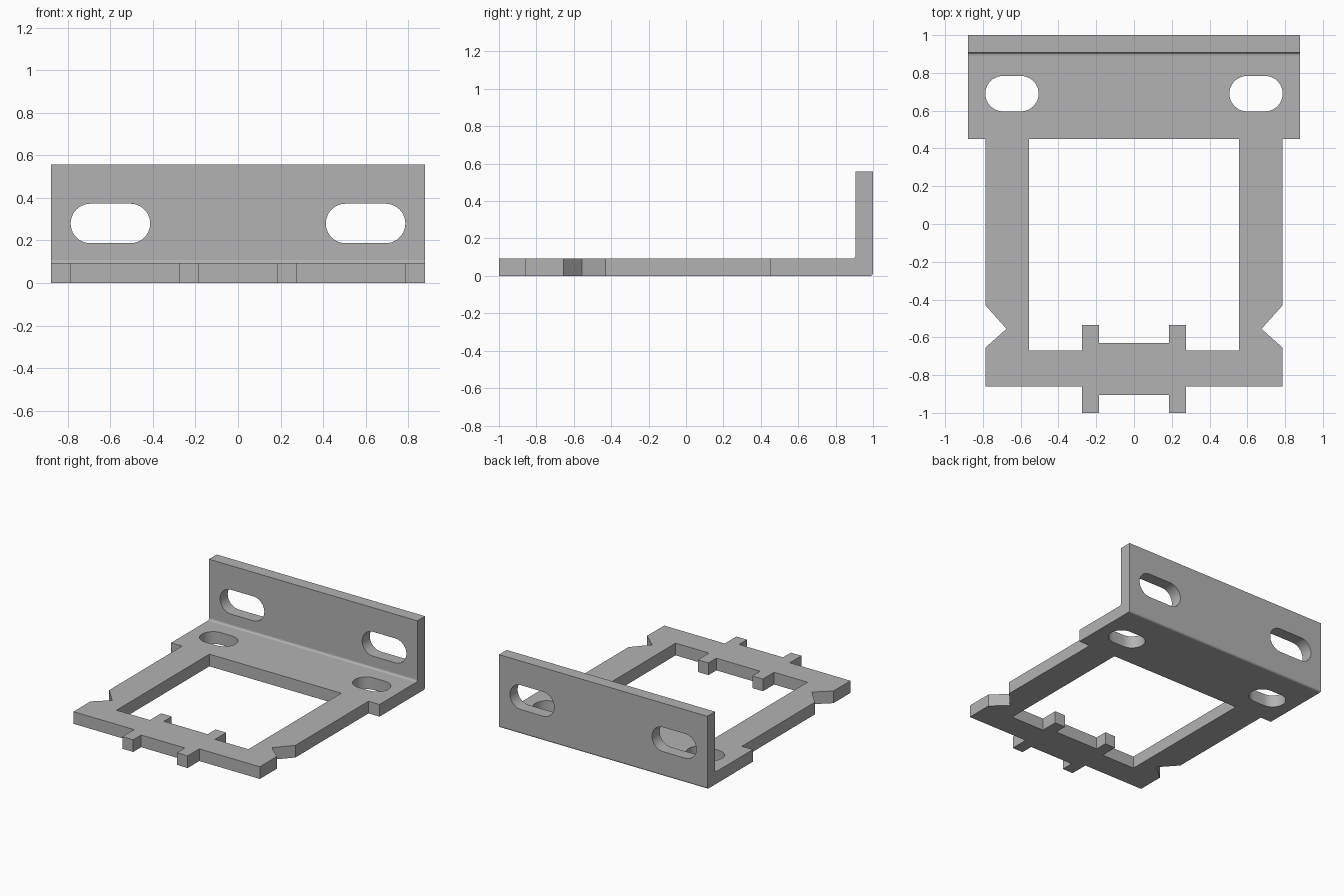
import bpy
import bmesh
from math import pi, sin, cos, radians
from mathutils import Vector

if "Cube" in bpy.data.objects:
    bpy.data.objects.remove(bpy.data.objects["Cube"], do_unlink=True)

T = 0.093        # sheet thickness
HALF_W = 0.88    # half width of the bracket
HEIGHT = 0.557   # height of the upright
JOIN = 0.45      # where the frame meets the bracket

steel = bpy.data.materials.new("grey_steel")
steel.use_nodes = True
grey = (0.45, 0.45, 0.45, 1)
steel.diffuse_color = grey
steel.node_tree.nodes["Principled BSDF"].inputs["Base Color"].default_value = grey


def prism(name, points, direction):
    """Extrude a closed outline of 3D points along a direction."""
    bm = bmesh.new()
    face = bm.faces.new([bm.verts.new(p) for p in points])
    ext = bmesh.ops.extrude_face_region(bm, geom=[face])
    moved = [v for v in ext["geom"] if isinstance(v, bmesh.types.BMVert)]
    bmesh.ops.translate(bm, verts=moved, vec=Vector(direction))
    bmesh.ops.recalc_face_normals(bm, faces=bm.faces)
    mesh = bpy.data.meshes.new(name)
    bm.to_mesh(mesh)
    bm.free()
    mesh.materials.append(steel)
    obj = bpy.data.objects.new(name, mesh)
    bpy.context.collection.objects.link(obj)
    return obj


def arc(cx, cy, r, start, end, steps):
    angles = [start + (end - start) * i / steps for i in range(steps + 1)]
    return [(cx + r * cos(a), cy + r * sin(a)) for a in angles]


def slot(x0, x1, centre, r):
    """Outline of a round-ended slot."""
    return (arc(x1 - r, centre, r, -pi / 2, pi / 2, 20)
            + arc(x0 + r, centre, r, pi / 2, 3 * pi / 2, 20))


# Angle bracket: folded sheet with a small radius inside and outside the bend
R = 0.015
section = [(JOIN, 0)]
section += arc(1 - R, R, R, -pi / 2, 0, 3)
section += [(1, HEIGHT), (1 - T, HEIGHT)]
section += arc(1 - T - R, T + R, R, 0, -pi / 2, 3)
section += [(JOIN, T)]
bracket = prism("angle_bracket", [(-HALF_W, y, z) for y, z in section],
                (2 * HALF_W, 0, 0))

# Mounting slots, two in the base and two in the upright
cutters = []
for side in (-1, 1):
    base = slot(0.505, 0.787, 0.69, 0.094)
    wall = slot(0.413, 0.787, 0.28, 0.093)
    cutters.append(prism("base_slot_cutter",
                         [(side * x, y, -0.1) for x, y in base], (0, 0, 0.3)))
    cutters.append(prism("wall_slot_cutter",
                         [(side * x, 0.85, z) for x, z in wall], (0, 0.3, 0)))
for cutter in cutters:
    cutter.hide_render = True
    mod = bracket.modifiers.new("slot", "BOOLEAN")
    mod.operation = "DIFFERENCE"
    mod.solver = "EXACT"
    mod.object = cutter
bpy.context.view_layer.update()
depsgraph = bpy.context.evaluated_depsgraph_get()
cut_mesh = bpy.data.meshes.new_from_object(bracket.evaluated_get(depsgraph))
bracket.modifiers.clear()
bracket.data = cut_mesh
for cutter in cutters:
    bpy.data.objects.remove(cutter, do_unlink=True)

# Open frame: arms, notches and tabbed crossbar, mirrored from one half
outer = [(0.787, JOIN), (0.787, -0.43), (0.675, -0.555), (0.787, -0.655),
         (0.787, -0.86), (0.275, -0.86), (0.275, -1), (0.185, -1),
         (0.185, -0.905)]
inner = [(0.185, -0.63), (0.185, -0.535), (0.275, -0.535), (0.275, -0.67),
         (0.557, -0.67), (0.557, JOIN)]


def mirrored(points):
    return [(-x, y) for x, y in reversed(points)]


outline = outer + mirrored(outer) + mirrored(inner) + inner
frame = prism("open_frame", [(x, y, 0) for x, y in outline], (0, 0, T))

# Smooth slot walls, crisp edges elsewhere
bpy.ops.object.select_all(action="DESELECT")
bracket.select_set(True)
bpy.context.view_layer.objects.active = bracket
bpy.ops.object.shade_smooth_by_angle(angle=radians(12))
